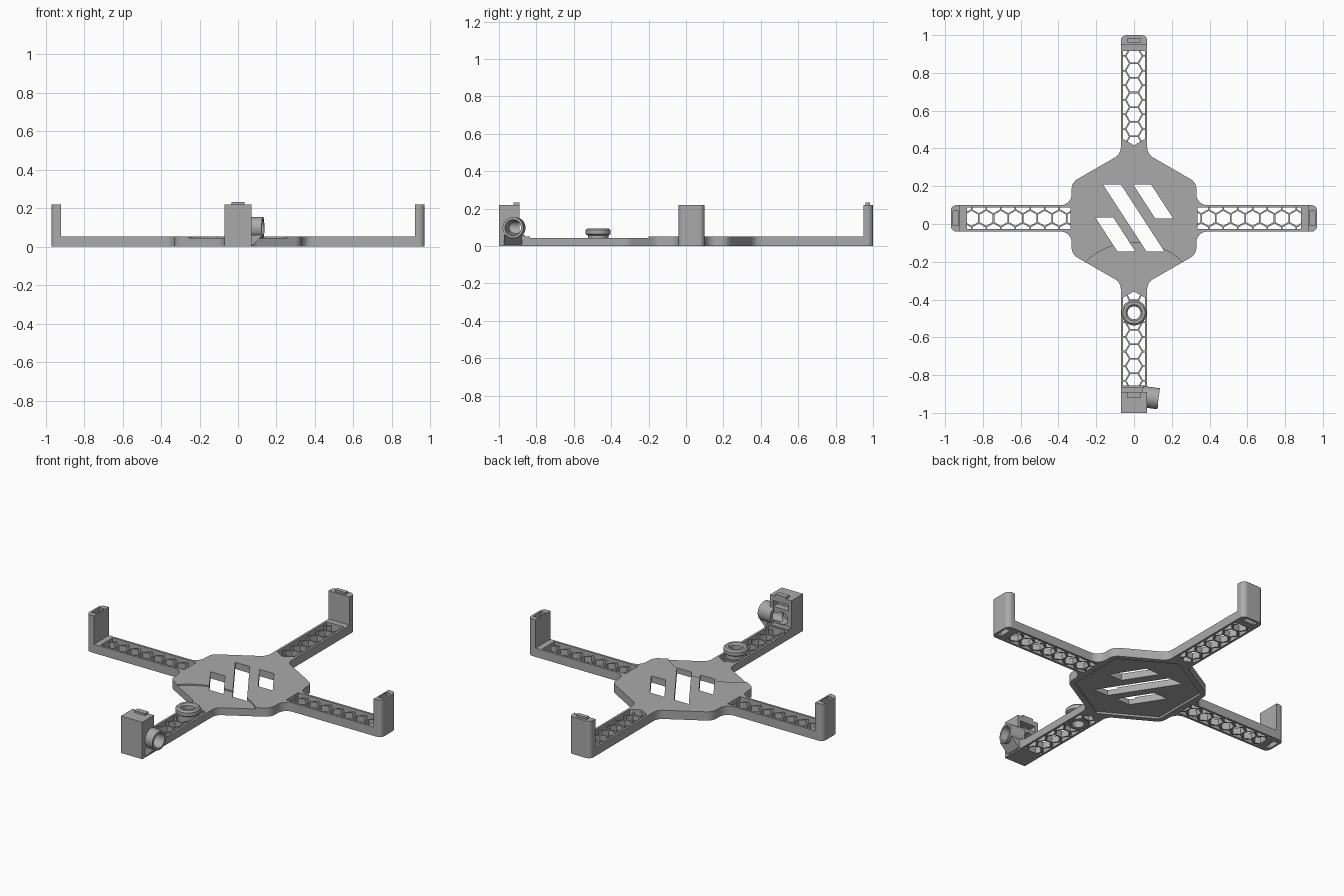
import bpy, bmesh, math
from mathutils import Vector, Matrix

cube = bpy.data.objects.get("Cube")
if cube:
    bpy.data.objects.remove(cube, do_unlink=True)

grey = bpy.data.materials.new("mid grey plastic")
grey.use_nodes = True
COLOUR = (0.4, 0.4, 0.4, 1)
grey.diffuse_color = COLOUR
next(n for n in grey.node_tree.nodes if n.type == 'BSDF_PRINCIPLED').inputs["Base Color"].default_value = COLOUR

CY = 0.03       # centre of the cross along y
HALF = 0.07     # half width of an arm
REACH = 0.97    # arm length from the centre
TOP = 0.052     # arm thickness
POST_TOP = 0.22


def prisms(name, loops, z0, z1):
    """Extrude each closed outline from z0 to z1, all in one object."""
    bm = bmesh.new()
    for loop in loops:
        face = bm.faces.new([bm.verts.new((x, y, z0)) for x, y in loop])
        up = bmesh.ops.extrude_face_region(bm, geom=[face])["geom"]
        bmesh.ops.translate(bm, vec=(0, 0, z1 - z0), verts=[v for v in up if isinstance(v, bmesh.types.BMVert)])
    return finish(name, bm)


def finish(name, bm):
    bmesh.ops.recalc_face_normals(bm, faces=bm.faces[:])
    mesh = bpy.data.meshes.new(name)
    bm.to_mesh(mesh)
    bm.free()
    mesh.materials.append(grey)
    obj = bpy.data.objects.new(name, mesh)
    bpy.context.collection.objects.link(obj)
    return obj


def rect(x0, x1, y0, y1):
    return [(x0, y0), (x1, y0), (x1, y1), (x0, y1)]


def disc(x, y, r, n=48):
    return [(x + r * math.cos(math.tau * i / n), y + r * math.sin(math.tau * i / n)) for i in range(n)]


def cylinder(name, r0, r1, start, end):
    a, b = Vector(start), Vector(end)
    bm = bmesh.new()
    spin = (b - a).to_track_quat('Z', 'Y').to_matrix().to_4x4()
    bmesh.ops.create_cone(bm, cap_ends=True, segments=40, radius1=r0, radius2=r1, depth=(b - a).length,
                          matrix=Matrix.Translation((a + b) / 2) @ spin)
    return finish(name, bm)


def cut(obj, *cutters):
    for cutter in cutters:
        mod = obj.modifiers.new("cut", 'BOOLEAN')
        mod.operation, mod.solver, mod.object = 'DIFFERENCE', 'EXACT', cutter
        cutter.hide_render = True
        cutter.hide_viewport = True
        cutter.display_type = 'WIRE'


def fillet(corners, steps=8):
    """Round every (x, y, radius) corner of an outline."""
    out = []
    for i, (x, y, r) in enumerate(corners):
        p = Vector((x, y))
        a = (Vector(corners[i - 1][:2]) - p).normalized()
        b = (Vector(corners[(i + 1) % len(corners)][:2]) - p).normalized()
        if r == 0:
            out.append((x, y))
            continue
        half = a.angle(b) / 2
        mid = p + (a + b).normalized() * r / math.sin(half)
        start = p + a * r / math.tan(half) - mid
        end = p + b * r / math.tan(half) - mid
        for k in range(steps + 1):
            d = start.lerp(end, k / steps).normalized() * r
            out.append(tuple(mid + d))
    return out


def clip(loop, planes):
    """Keep the part of a convex loop where nx*x + ny*y <= d."""
    for nx, ny, d in planes:
        kept = []
        for p, q in zip(loop, loop[1:] + loop[:1]):
            dp, dq = nx * p[0] + ny * p[1] - d, nx * q[0] + ny * q[1] - d
            if dp <= 0:
                kept.append(p)
            if dp * dq < 0:
                t = dp / (dp - dq)
                kept.append((p[0] + t * (q[0] - p[0]), p[1] + t * (q[1] - p[1])))
        loop = kept
    return loop


def turn(loop, quarter):
    """Turn an outline drawn for the +y arm onto one of the four arms."""
    c, s = ((1, 0), (0, 1), (-1, 0), (0, -1))[quarter]
    return [(c * x - s * y, s * x + c * y + CY) for x, y in loop]


# Hub and four arms as one filleted outline
quad = [(HALF, REACH, 0.03), (HALF, 0.34, 0.06), (0.33, 0.19, 0.06), (0.33, HALF, 0.058), (REACH, HALF, 0.03)]
outline = quad + [(x, -y, r) for x, y, r in quad[::-1]]
outline += [(-x, -y, r) for x, y, r in quad] + [(-x, y, r) for x, y, r in quad[::-1]]
frame = prisms("frame", [[(x, y + CY) for x, y in fillet(outline)]], 0, TOP)

# Honeycomb openings, clipped to the inside of each arm
PITCH, CELL, INNER, FAR = 0.0775, 0.040, 0.057, 0.885
cells, beds = [], []
for quarter in range(4):
    bounds = [(1, 0, INNER), (-1, 0, INNER), (0, 1, FAR)]
    if quarter % 2:
        bounds.append((0, -1, -0.335))
    else:
        bounds += [(sx * 0.5, -0.866, -0.315) for sx in (1, -1)]
        bounds[-2:] = [(-sx * 0.5, -0.866, -0.335) for sx in (1, -1)]
    for col in (-1, 0, 1):
        for row in range(10):
            cx = col * PITCH * 0.866
            cy = 0.86 - PITCH * (row + 0.5 * abs(col) - 0.5 * abs(col) * 2)
            cell = clip(disc(cx, cy, CELL, 6), bounds)
            if len(cell) > 2:
                cells.append(turn(cell, quarter))
    beds.append(turn(clip(rect(-INNER, INNER, 0.3, FAR), bounds), quarter))
cut(frame, prisms("honeycomb_cutter", cells, -0.02, 0.1), prisms("lattice_bed_cutter", beds, 0.037, 0.1))

# Slanted vent slots through the hub
def slot(x, top, bottom, lean=0.65, width=0.095):
    dx = (top - bottom) * lean
    return [(x, top), (x + width, top), (x + width + dx, bottom), (x + dx, bottom)]

slots = [slot(-0.165, 0.21, -0.145), slot(-0.005, 0.21, 0.03), slot(-0.205, 0.035, -0.145)]
cut(frame, prisms("vent_cutter", slots, -0.02, 0.1))

# Lowered front zone and the recess under the hub
cut(frame, prisms("front_step_cutter", [disc(0, -0.47, 0.372, 96)], 0.044, 0.1))
hexagon = [(0.345 * math.sin(i * math.pi / 3), CY + 0.345 * math.cos(i * math.pi / 3)) for i in range(6)]
cut(frame, prisms("underside_cutter", [hexagon], -0.02, 0.012))

# Sockets under the arm ends
sockets = [turn(rect(-0.038, 0.038, 0.928, 0.958), q) for q in (0, 1, 3)]
cut(frame, prisms("socket_cutter", sockets, -0.02, 0.03))

# End posts: sockets on the side ones, a tab on the back one
post = fillet([(-HALF, 0.92, 0), (HALF, 0.92, 0), (HALF, REACH, 0.03), (-HALF, REACH, 0.03)])
for quarter, name in ((0, "back_post"), (1, "right_post"), (3, "left_post")):
    obj = prisms(name, [turn(post, quarter)], TOP, POST_TOP)
    if quarter:
        cut(obj, prisms(name + "_cutter", [turn(rect(-0.038, 0.038, 0.928, 0.958), quarter)], 0.19, 0.3))
prisms("back_tab", [turn(rect(-0.035, 0.035, 0.93, 0.955), 0)], POST_TOP - 0.01, 0.232)

# Front block with its tab and cable channel
block = prisms("front_block", [rect(-HALF, HALF, -1.0, -0.89)], 0, POST_TOP)
prisms("front_tab", [rect(-0.035, 0.035, -0.922, -0.89)], POST_TOP - 0.01, 0.232)
prisms("block_foot", [rect(-HALF, HALF, -0.9, -0.862)], 0, 0.06)

# Slightly angled cable inlet on the block's left side, propped from below
axis = Vector((0.99, -0.13, 0))
inlet_end = Vector((0.13, -0.925, 0.098))
inlet = cylinder("cable_inlet", 0.056, 0.056, inlet_end - axis * 0.09, inlet_end)
bore = cylinder("bore_cutter", 0.026, 0.044, inlet_end - axis * 0.16, inlet_end + axis * 0.01)
exit_bore = cylinder("exit_cutter", 0.036, 0.036, (-0.01, -0.95, 0.1), (-0.01, -0.8, 0.1))
window = prisms("window_cutter", [rect(-0.05, 0.05, -0.93, -0.8)], 0.155, 0.19)
cut(block, bore, exit_bore, window)
cut(inlet, bore)
prop_mesh = bmesh.new()
side = [(0.06, 0.008), (0.075, 0.008), (0.128, 0.06), (0.06, 0.06)]
prop_face = prop_mesh.faces.new([prop_mesh.verts.new((x, -0.972, z)) for x, z in side])
grown = bmesh.ops.extrude_face_region(prop_mesh, geom=[prop_face])["geom"]
bmesh.ops.translate(prop_mesh, vec=(0, 0.095, 0), verts=[v for v in grown if isinstance(v, bmesh.types.BMVert)])
prop = finish("inlet_prop", prop_mesh)
cut(prop, bore)

# Round guide boss on the front arm, a lathed profile
profile = [(0.034, 0), (0.055, 0), (0.055, 0.056), (0.067, 0.064), (0.067, 0.085), (0.058, 0.094), (0.043, 0.094), (0.034, 0.084)]
bm = bmesh.new()
ring = [bm.verts.new((r, -0.47, z)) for r, z in profile]
edges = [bm.edges.new((a, b)) for a, b in zip(ring, ring[1:] + ring[:1])]
bmesh.ops.spin(bm, geom=ring + edges, cent=(0, -0.47, 0), axis=(0, 0, 1), angle=math.tau, steps=48)
bmesh.ops.remove_doubles(bm, verts=bm.verts[:], dist=1e-5)
boss = finish("guide_boss", bm)
cut(frame, prisms("boss_cutter", [disc(0, -0.47, 0.04)], -0.02, 0.1))

# Smooth the round parts while keeping crisp edges
bpy.ops.object.select_all(action='DESELECT')
for obj in (boss, inlet):
    obj.select_set(True)
bpy.context.view_layer.objects.active = boss
bpy.ops.object.shade_smooth_by_angle(angle=math.radians(30))
